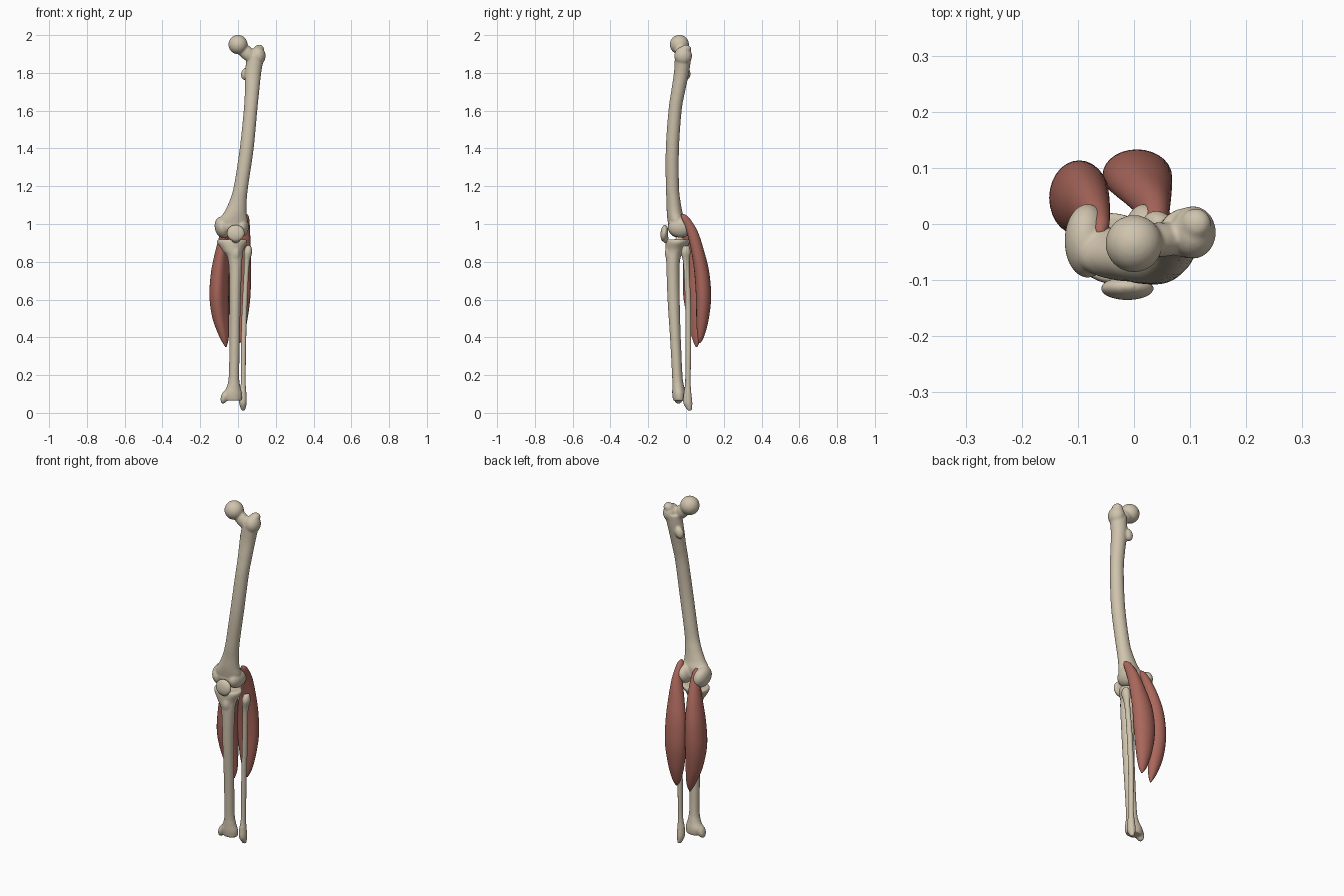
import bpy
import bmesh
from math import cos, sin, pi
from mathutils import Matrix, Vector

if "Cube" in bpy.data.objects:
    bpy.data.objects.remove(bpy.data.objects["Cube"], do_unlink=True)

SIDES = 28
STEPS = 8


def make_material(name, colour):
    material = bpy.data.materials.new(name)
    material.use_nodes = True
    material.diffuse_color = (*colour, 1)
    shader = next(n for n in material.node_tree.nodes if n.type == "BSDF_PRINCIPLED")
    shader.inputs["Base Color"].default_value = (*colour, 1)
    return material


bone = make_material("bone ivory", (0.63, 0.55, 0.42))
flesh = make_material("muscle red", (0.4, 0.135, 0.105))


def spline(before, start, end, after, t):
    """Smooth blend between two section values."""
    return 0.5 * (2 * start + (end - before) * t
                  + (2 * before - 5 * start + 4 * end - after) * t ** 2
                  + (3 * start - before - 3 * end + after) * t ** 3)


def smooth_sections(sections):
    padded = [sections[0], *sections, sections[-1]]
    result = []
    for window in zip(padded, padded[1:], padded[2:], padded[3:]):
        for step in range(STEPS):
            result.append([spline(*values, step / STEPS) for values in zip(*window)])
    return result + [list(sections[-1])]


def loft(bm, sections, dent=0.0, dent_angle=0.0):
    """Closed tube through sections of (z, x, y, x radius, y radius)."""
    rings = []
    for z, x, y, rx, ry in smooth_sections(sections):
        ring = []
        for i in range(SIDES):
            a = 2 * pi * i / SIDES
            r = 1 - dent * max(0, cos(a - dent_angle)) ** 3
            ring.append(bm.verts.new((x + rx * r * cos(a), y + ry * r * sin(a), z)))
        rings.append(ring)
    for low, high in zip(rings, rings[1:]):
        for i in range(SIDES):
            j = (i + 1) % SIDES
            bm.faces.new((low[i], low[j], high[j], high[i]))
    bm.faces.new(rings[0][::-1])
    bm.faces.new(rings[-1])


def blob(bm, centre, radii, tilt=0.0, axis="Y"):
    """Tilted ellipsoid."""
    matrix = (Matrix.Translation(Vector(centre)) @ Matrix.Rotation(tilt, 4, axis)
              @ Matrix.Diagonal((*radii, 1)))
    bmesh.ops.create_uvsphere(bm, u_segments=32, v_segments=20, radius=1, matrix=matrix)


def finish(bm, name, material, fuse=True, smoothing=6):
    bmesh.ops.recalc_face_normals(bm, faces=bm.faces[:])
    mesh = bpy.data.meshes.new(name)
    bm.to_mesh(mesh)
    bm.free()
    mesh.materials.append(material)
    mesh.shade_smooth()
    part = bpy.data.objects.new(name, mesh)
    bpy.context.collection.objects.link(part)
    if fuse:
        remesh = part.modifiers.new("fuse", "REMESH")
        remesh.mode = "VOXEL"
        remesh.voxel_size = 0.005
        remesh.use_smooth_shade = True
        soften = part.modifiers.new("soften", "SMOOTH")
        soften.factor = 0.5
        soften.iterations = smoothing
    return part


# Thigh bone: bowed shaft
bm = bmesh.new()
loft(bm, [
    (0.97, -.03, -.05, .075, .04),
    (1.02, -.027, -.052, .078, .046),
    (1.06, -.015, -.06, .06, .042),
    (1.12, 0, -.066, .046, .037),
    (1.2, .016, -.072, .038, .035),
    (1.4, .046, -.072, .037, .035),
    (1.6, .066, -.058, .036, .035),
    (1.7, .074, -.042, .038, .037),
    (1.8, .08, -.024, .043, .04),
    (1.89, .093, -.015, .046, .044),
])
# Hip ball, neck and trochanters
blob(bm, (0, -.035, 1.95), (.051, .051, .051))
blob(bm, (.045, -.028, 1.907), (.07, .031, .036), 0.75)
blob(bm, (.105, -.015, 1.89), (.041, .047, .05))
blob(bm, (.11, 0, 1.925), (.028, .028, .024), -0.3)
blob(bm, (.04, .002, 1.795), (.024, .022, .034), 0.3)
# Knee condyles and the groove between them
blob(bm, (-.083, -.03, .982), (.04, .066, .058), -0.2)
blob(bm, (.018, -.03, .982), (.039, .066, .054), 0.15)
blob(bm, (-.03, -.058, .99), (.07, .038, .04))
finish(bm, "thigh_bone", bone)

# Kneecap
bm = bmesh.new()
blob(bm, (-.012, -.115, .952), (.048, .02, .045), -0.12, "X")
blob(bm, (-.012, -.108, .925), (.026, .015, .027))
finish(bm, "kneecap", bone)

# Shin bone: flat plateau, tapering shaft and flared ankle
bm = bmesh.new()
loft(bm, [
    (.065, -.025, -.033, .045, .035),
    (.1, -.028, -.035, .051, .038),
    (.14, -.023, -.04, .036, .033),
    (.2, -.021, -.045, .028, .029),
    (.4, -.017, -.055, .028, .03),
    (.6, -.015, -.064, .03, .034),
    (.8, -.014, -.067, .037, .038),
    (.86, -.027, -.055, .056, .053),
    (.9, -.03, -.042, .08, .066),
    (.918, -.03, -.04, .078, .064),
], dent=0.15, dent_angle=pi / 3)
blob(bm, (-.013, -.093, .845), (.024, .018, .04))
blob(bm, (-.03, -.035, .92), (.016, .02, .017))
blob(bm, (-.073, -.04, .083), (.018, .026, .036), 0.25)
finish(bm, "shin_bone", bone)

# Calf bone: slim, with a knob at each end
bm = bmesh.new()
loft(bm, [
    (.012, .028, .02, .009, .01),
    (.05, .026, .01, .02, .024),
    (.1, .026, .008, .019, .021),
    (.17, .028, .01, .013, .015),
    (.4, .03, .012, .014, .016),
    (.6, .037, .01, .014, .016),
    (.78, .046, .002, .014, .016),
    (.85, .053, -.001, .022, .025),
    (.885, .055, .002, .014, .016),
])
finish(bm, "calf_bone", bone, smoothing=3)

# Outer calf muscle
bm = bmesh.new()
loft(bm, [
    (.37, .008, .072, .004, .005),
    (.41, .006, .076, .025, .022),
    (.5, .004, .083, .047, .038),
    (.62, .005, .087, .061, .046),
    (.75, .01, .077, .058, .045),
    (.86, .022, .056, .045, .039),
    (.96, .036, .028, .028, .034),
    (1.03, .041, -.005, .018, .024),
    (1.052, .042, -.018, .007, .01),
], dent=0.25, dent_angle=-pi / 2)
finish(bm, "outer_calf_muscle", flesh, fuse=False)

# Inner calf muscle, hollowed towards the shin
bm = bmesh.new()
loft(bm, [
    (.35, -.064, .055, .004, .005),
    (.4, -.072, .055, .025, .026),
    (.5, -.09, .052, .045, .048),
    (.62, -.098, .047, .053, .066),
    (.75, -.092, .044, .05, .064),
    (.86, -.08, .034, .039, .05),
    (.95, -.068, .016, .027, .034),
    (1.01, -.061, -.006, .018, .023),
    (1.032, -.06, -.016, .007, .01),
], dent=0.3, dent_angle=-pi / 4)
finish(bm, "inner_calf_muscle", flesh, fuse=False)
